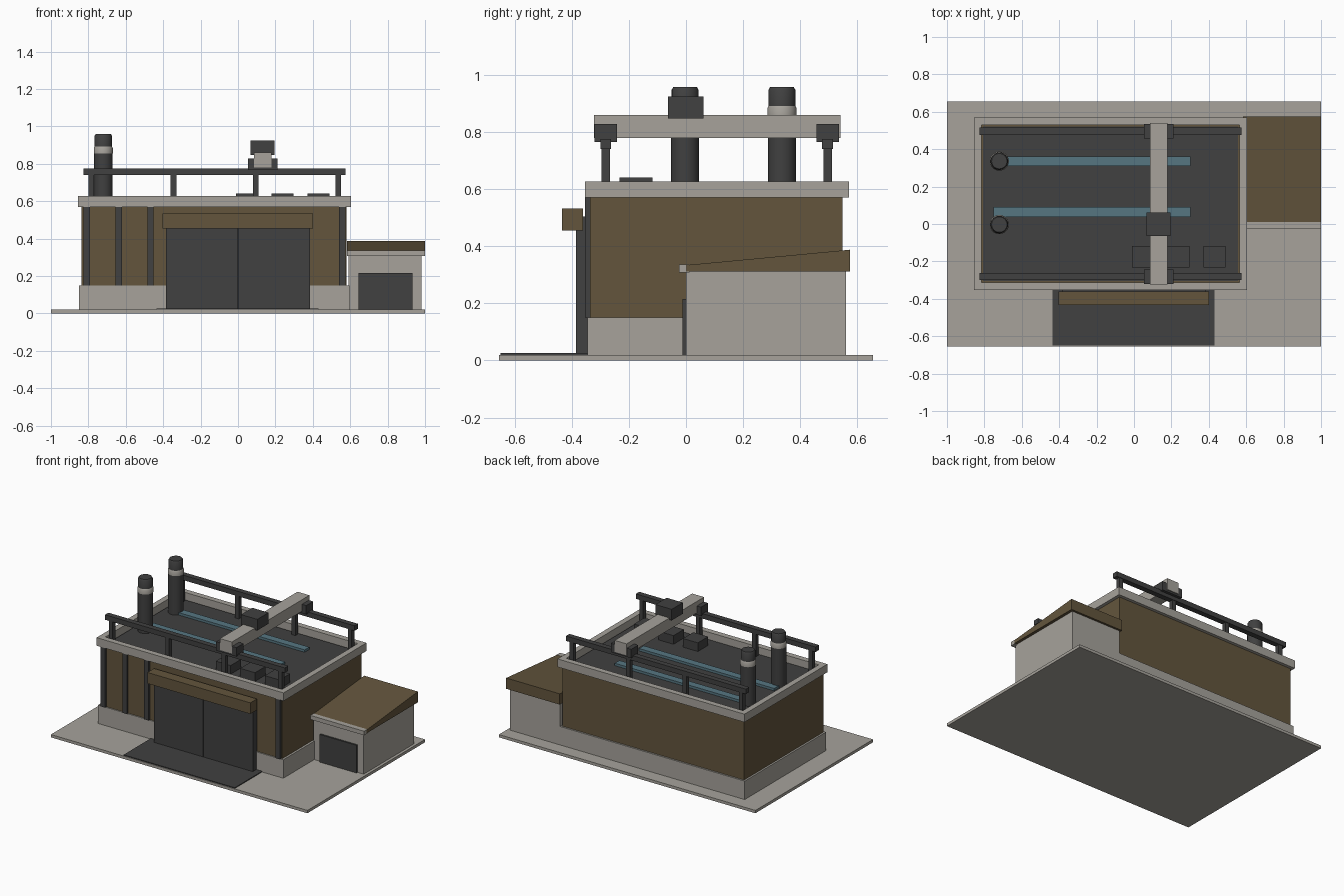
import bpy, bmesh, math

if "Cube" in bpy.data.objects:
    bpy.data.objects.remove(bpy.data.objects["Cube"])


def material(name, rgb):
    m = bpy.data.materials.new(name)
    m.diffuse_color = (*rgb, 1)
    m.use_nodes = True
    m.node_tree.nodes["Principled BSDF"].inputs["Base Color"].default_value = m.diffuse_color
    return m


CONCRETE = material("light concrete", (0.385, 0.365, 0.33))
BROWN = material("brown cladding", (0.125, 0.091, 0.046))
DARK = material("dark steel", (0.052, 0.052, 0.052))
BLUE = material("blue glass", (0.094, 0.182, 0.222))


def finish(name, bm, mat):
    bmesh.ops.recalc_face_normals(bm, faces=bm.faces)
    me = bpy.data.meshes.new(name)
    bm.to_mesh(me)
    bm.free()
    me.materials.append(mat)
    ob = bpy.data.objects.new(name, me)
    bpy.context.collection.objects.link(ob)
    return ob


def prism_x(name, mat, x0, x1, profile):
    """Extrude a (y, z) outline along x."""
    bm = bmesh.new()
    a = [bm.verts.new((x0, y, z)) for y, z in profile]
    b = [bm.verts.new((x1, y, z)) for y, z in profile]
    bm.faces.new(a)
    bm.faces.new(b)
    for i in range(len(a)):
        j = (i + 1) % len(a)
        bm.faces.new((a[i], a[j], b[j], b[i]))
    return finish(name, bm, mat)


def box(name, mat, x0, x1, y0, y1, z0, z1):
    return prism_x(name, mat, x0, x1, [(y0, z0), (y1, z0), (y1, z1), (y0, z1)])


def lathe(name, mat, x, y, profile, n=32):
    """Closed stack of rings from (radius, z) pairs."""
    bm = bmesh.new()
    rings = [[bm.verts.new((x + r * math.cos(2 * math.pi * i / n),
                            y + r * math.sin(2 * math.pi * i / n), z)) for i in range(n)]
             for r, z in profile]
    for a, b in zip(rings, rings[1:]):
        for i in range(n):
            j = (i + 1) % n
            bm.faces.new((a[i], a[j], b[j], b[i]))
    bm.faces.new(rings[0])
    bm.faces.new(rings[-1])
    ob = finish(name, bm, mat)
    bpy.ops.object.select_all(action='DESELECT')
    bpy.context.view_layer.objects.active = ob
    ob.select_set(True)
    bpy.ops.object.shade_smooth_by_angle(angle=math.radians(35))
    return ob


# Ground slab and driveway
box("base_slab", CONCRETE, -1, 1, -0.655, 0.655, 0, 0.02)
box("driveway", DARK, -0.437, 0.43, -0.65, -0.345, 0.02, 0.026)

# Main hall: plinth, walls, recessed roof deck
box("plinth", CONCRETE, -0.85, 0.595, -0.345, 0.56, 0.02, 0.15)
box("hall_walls", BROWN, -0.837, 0.58, -0.337, 0.548, 0.15, 0.572)
box("roof_deck", DARK, -0.806, 0.556, -0.306, 0.52, 0.56, 0.58)

# Parapet ring
X0, X1, Y0, Y1, T = -0.855, 0.603, -0.354, 0.57, 0.04
box("parapet_front", CONCRETE, X0, X1, Y0, Y0 + T, 0.57, 0.627)
box("parapet_back", CONCRETE, X0, X1, Y1 - T, Y1, 0.57, 0.627)
box("parapet_left", CONCRETE, X0, X0 + T, Y0 + T, Y1 - T, 0.57, 0.627)
box("parapet_right", CONCRETE, X1 - T, X1, Y0 + T, Y1 - T, 0.57, 0.627)

# Front wall pilasters
for x in (-0.808, -0.637, -0.468, 0.557):
    box("pilaster", DARK, x - 0.017, x + 0.017, -0.353, -0.33, 0.15, 0.57)

# Large sliding door with canopy
box("door_backing", DARK, -0.385, 0.385, -0.362, -0.33, 0.02, 0.505)
for s in (-1, 1):
    xa, xb = sorted((s * 0.002, s * 0.385))
    box("door_leaf", DARK, xa, xb, -0.385, -0.36, 0.02, 0.456)
box("door_canopy", BROWN, -0.403, 0.4, -0.434, -0.36, 0.455, 0.533)

# Side annex with sloped roof, gutter and door
box("annex_walls", CONCRETE, 0.59, 0.98, 0, 0.56, 0.02, 0.315)
prism_x("annex_roof", BROWN, 0.582, 1.0,
        [(0.0, 0.312), (0.575, 0.312), (0.575, 0.388), (0.0, 0.334)])
box("annex_gutter", CONCRETE, 0.582, 1.0, -0.024, 0.012, 0.308, 0.337)
box("annex_door", DARK, 0.645, 0.932, -0.012, 0.01, 0.02, 0.215)

# Crane rails on posts, with end trucks
for yc in (-0.281, 0.496):
    box("crane_rail", DARK, -0.827, 0.575, yc - 0.019, yc + 0.019, 0.74, 0.775)
    for i in range(4):
        x = -0.785 + i * 0.44
        box("rail_post", DARK, x - 0.015, x + 0.015, yc - 0.015, yc + 0.015, 0.575, 0.745)
    box("crane_end_truck", DARK, 0.053, 0.212, yc - 0.039, yc + 0.039, 0.766, 0.828)

# Crane bridge beam and hoist
box("crane_beam", CONCRETE, 0.085, 0.178, -0.323, 0.541, 0.779, 0.86)
box("hoist", DARK, 0.068, 0.195, -0.063, 0.062, 0.847, 0.925)

# Roof light strips and roof vents
for yc in (0.335, 0.064):
    box("roof_light", BLUE, -0.75, 0.303, yc - 0.026, yc + 0.026, 0.575, 0.597)
for x in (0.048, 0.238, 0.43):
    box("roof_vent", DARK, x - 0.058, x + 0.058, -0.233, -0.118, 0.575, 0.641)

# Chimneys with pale bands
for y in (-0.003, 0.336):
    lathe("chimney_stack", DARK, -0.72, y, [(0.049, 0.575), (0.049, 0.858)])
    lathe("chimney_band", CONCRETE, -0.72, y, [(0.051, 0.856), (0.051, 0.884), (0.047, 0.892)])
    lathe("chimney_cap", DARK, -0.72, y, [(0.047, 0.89), (0.047, 0.948), (0.041, 0.958)])
